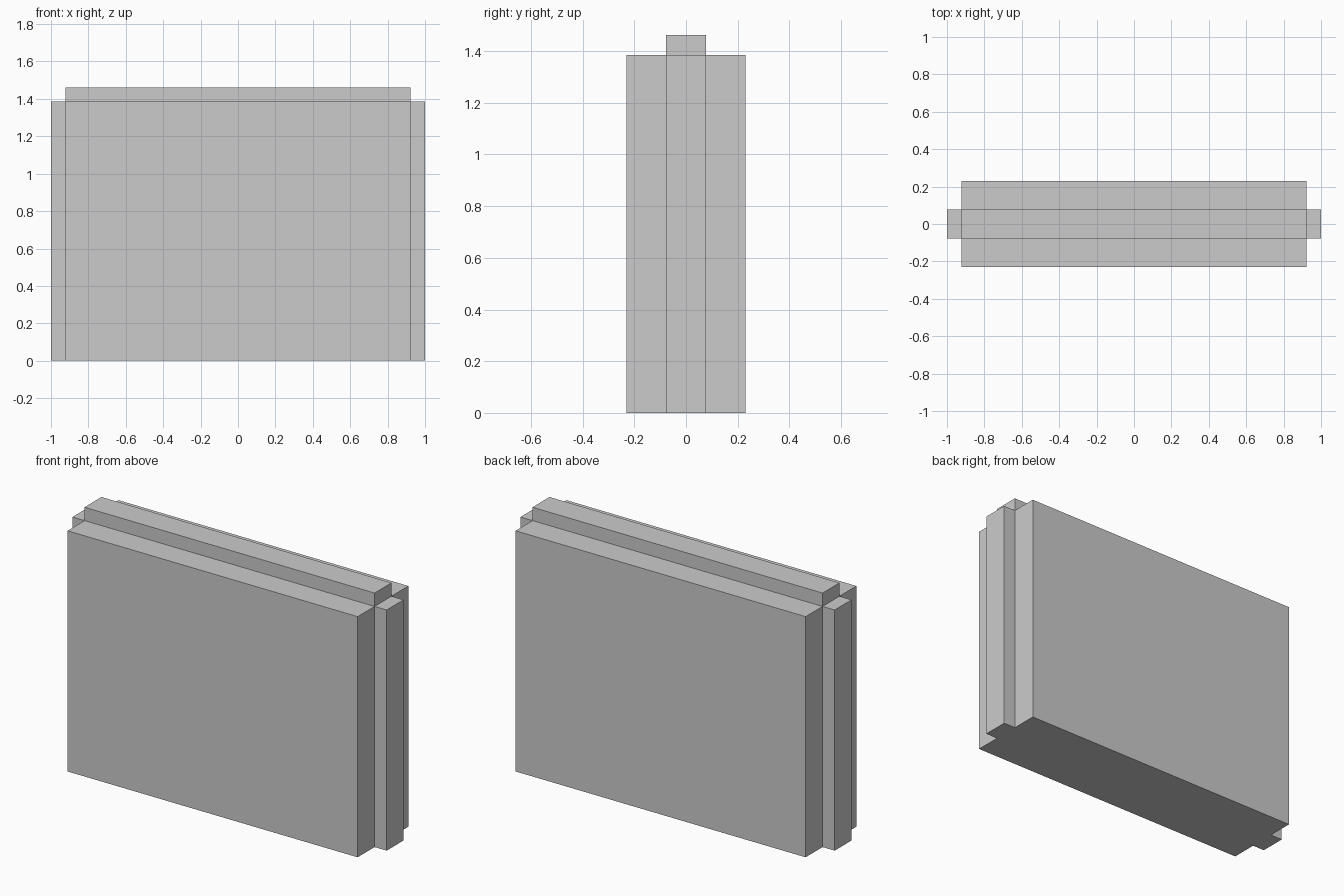
import bpy, bmesh
from mathutils import Vector

if "Cube" in bpy.data.objects:
    bpy.data.objects.remove(bpy.data.objects["Cube"])

U = 2 / 26                      # tongue depth, the module of the whole panel
XS = [-13 * U, -12 * U, 12 * U, 13 * U]
YS = [-3 * U, -U, U, 3 * U]
HEIGHT = 18 * U

bm = bmesh.new()


def raise_faces(faces, height):
    """Extrude faces upward and return the new top faces."""
    geom = bmesh.ops.extrude_face_region(bm, geom=faces)["geom"]
    verts = [g for g in geom if isinstance(g, bmesh.types.BMVert)]
    bmesh.ops.translate(bm, verts=verts, vec=(0, 0, height))
    return [g for g in geom if isinstance(g, bmesh.types.BMFace)]


# Plan: a 3 x 3 grid without its corners gives the slab plus two end tongues
grid = [[bm.verts.new((x, y, 0)) for y in YS] for x in XS]
cells = [bm.faces.new((grid[i][j], grid[i + 1][j], grid[i + 1][j + 1], grid[i][j + 1]))
         for i in range(3) for j in range(3) if i == 1 or j == 1]
bmesh.ops.delete(bm, geom=[v for v in bm.verts if not v.link_faces], context='VERTS')

# Panel body, keeping the plan as its underside
top = raise_faces(cells, HEIGHT)
bottom = [f for f in bm.faces if all(abs(v.co.z) < 1e-6 for v in f.verts)]
if not bottom:
    rim = [e for e in bm.edges if e.is_boundary]
    bmesh.ops.contextual_create(bm, geom=rim)

# Top tongue rises from the middle strip
centre = min(top, key=lambda f: (f.calc_center_median() - Vector((0, 0, HEIGHT))).length)
raise_faces([centre], U)

# Clean up flat seams and orient outward
bmesh.ops.dissolve_limit(bm, angle_limit=0.01, verts=bm.verts[:], edges=bm.edges[:])
bmesh.ops.recalc_face_normals(bm, faces=bm.faces[:])

mesh = bpy.data.meshes.new("wall_panel")
bm.to_mesh(mesh)
bm.free()
panel = bpy.data.objects.new("wall_panel", mesh)
bpy.context.collection.objects.link(panel)
